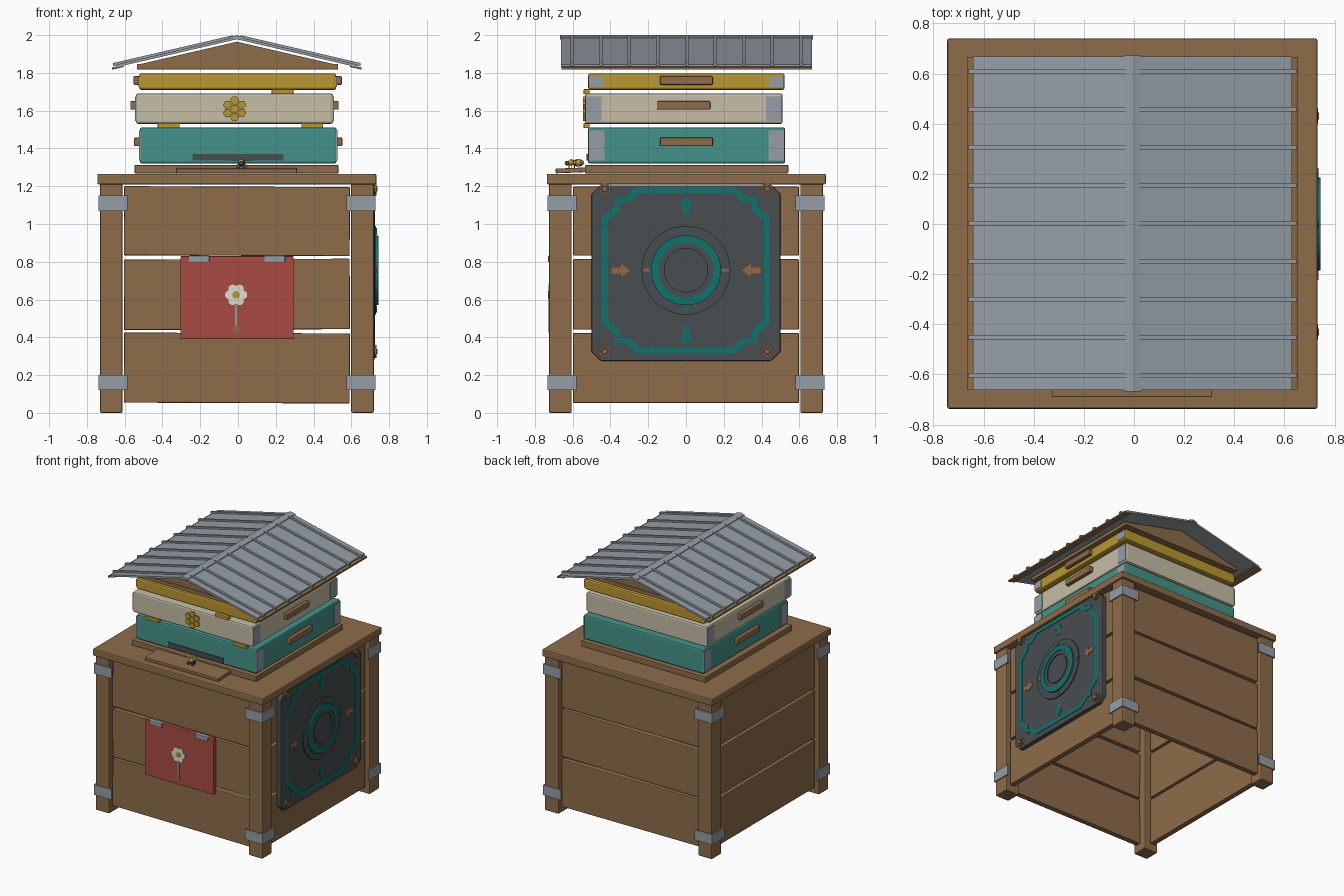
import bpy, bmesh, math
from mathutils import Vector, Matrix

cube = bpy.data.objects.get("Cube")
if cube:
    bpy.data.objects.remove(cube)


def material(name, r, g, b):
    m = bpy.data.materials.new(name)
    m.use_nodes = True
    m.diffuse_color = (r, g, b, 1)
    m.node_tree.nodes["Principled BSDF"].inputs["Base Color"].default_value = (r, g, b, 1)
    return m


WOOD = material("brown wood", .27, .15, .068)
METAL = material("grey metal", .30, .34, .38)
TEAL = material("teal paint", .06, .29, .25)
CREAM = material("cream paint", .56, .51, .38)
GOLD = material("honey yellow", .50, .31, .03)
RED = material("red paint", .40, .07, .055)
DARK = material("dark panel", .065, .075, .08)
GLOW = material("deep teal inlay", .005, .17, .155)
COPPER = material("copper", .30, .14, .055)
WHITE = material("petal white", .75, .72, .62)


def finish(name, bm, mat, bevel=0.0):
    bmesh.ops.recalc_face_normals(bm, faces=bm.faces)
    if bevel:
        bmesh.ops.bevel(bm, geom=bm.edges[:], offset=bevel, segments=2,
                        profile=.5, affect='EDGES', clamp_overlap=True)
    me = bpy.data.meshes.new(name)
    bm.to_mesh(me)
    bm.free()
    ob = bpy.data.objects.new(name, me)
    bpy.context.collection.objects.link(ob)
    me.materials.append(mat)
    return ob


def box(name, x, y, z, mat, bevel=0.0, tilt=None):
    """Box from (min, max) ranges, optionally turned about its centre."""
    lo, hi = Vector((x[0], y[0], z[0])), Vector((x[1], y[1], z[1]))
    bm = bmesh.new()
    bmesh.ops.create_cube(bm, size=1)
    bmesh.ops.scale(bm, vec=hi - lo, verts=bm.verts)
    if tilt:
        bmesh.ops.rotate(bm, cent=(0, 0, 0), matrix=Matrix.Rotation(tilt[0], 3, tilt[1]), verts=bm.verts)
    bmesh.ops.translate(bm, vec=(lo + hi) / 2, verts=bm.verts)
    return finish(name, bm, mat, bevel)


def place(p, axis, d):
    return {'X': (d, p[0], p[1]), 'Y': (p[0], d, p[1]), 'Z': (p[0], p[1], d)}[axis]


def prism(name, pts, axis, a, b, mat, bevel=0.0):
    """Outline extruded along an axis from a to b."""
    bm = bmesh.new()
    ends = [[bm.verts.new(place(p, axis, d)) for p in pts] for d in (a, b)]
    bm.faces.new(ends[0])
    bm.faces.new(ends[1])
    for i in range(len(pts)):
        j = (i + 1) % len(pts)
        bm.faces.new((ends[0][i], ends[0][j], ends[1][j], ends[1][i]))
    return finish(name, bm, mat, bevel)


def ring(name, outer, inner, axis, a, b, mat):
    """Closed band between two outlines, extruded along an axis."""
    bm = bmesh.new()
    loops = [[bm.verts.new(place(p, axis, d)) for p in pts]
             for pts, d in ((outer, a), (outer, b), (inner, b), (inner, a))]
    n = len(outer)
    for k in range(4):
        p, q = loops[k], loops[(k + 1) % 4]
        for i in range(n):
            bm.faces.new((p[i], p[(i + 1) % n], q[(i + 1) % n], q[i]))
    return finish(name, bm, mat)


def circle(cx, cy, r, n=40, turn=0.0):
    return [(cx + r * math.cos(turn + i * math.tau / n), cy + r * math.sin(turn + i * math.tau / n))
            for i in range(n)]


CX = -.006  # stand centre line

# Stand: posts with corner brackets
for sx in (-1, 1):
    for sy in (-1, 1):
        xs = sorted((CX + sx * .605, CX + sx * .725))
        ys = sorted((sy * .605, sy * .725))
        box("corner_post", xs, ys, (0, 1.215), WOOD, .008)
        shape = [(.733, .733), (.58, .733), (.58, .721), (.721, .721), (.721, .58), (.733, .58)]
        for z in (.12, 1.07):
            prism("corner_bracket", [(CX + sx * u, sy * v) for u, v in shape], 'Z', z, z + .08, METAL)

# Stand: three boards on each side, with narrow gaps
for i, (z0, z1) in enumerate(((.052, .423), (.441, .814), (.832, 1.198))):
    t = .004 * (-1) ** i
    for s in (-1, 1):
        ys = sorted((s * .65, s * .695))
        box("front_board" if s < 0 else "back_board", (CX - .598, CX + .598), ys, (z0, z1), WOOD, .006, (t, 'Y'))
        xs = sorted((CX + s * .65, CX + s * .695))
        box("side_board", xs, (-.598, .598), (z0, z1), WOOD, .006)

box("stand_top", (-.745, .732), (-.737, .74), (1.21, 1.266), WOOD, .008)
box("hive_floor", (-.548, .532), (-.535, .542), (1.268, 1.312), WOOD, .005)
box("landing_board", (-.328, .312), (-.69, -.5), (1.272, 1.297), WOOD, .004, (.04, 'X'))

# Red door with hinges and a flower
box("red_door", (-.305, .295), (-.722, -.69), (.39, .83), RED, .005)
for x in (-.26, .14):
    box("door_hinge", (x, x + .108), (-.73, -.70), (.798, .832), METAL, .003)
for i in range(6):
    a = i * math.tau / 6
    prism("petal", circle(-.01 + .036 * math.cos(a), .625 + .036 * math.sin(a), .023, 16),
          'Y', -.728, -.722, WHITE)
prism("flower_disc", circle(-.01, .625, .03, 20), 'Y', -.7275, -.722, WHITE)
prism("flower_heart", circle(-.01, .625, .02, 16), 'Y', -.731, -.722, GOLD)
box("flower_stem", (-.015, -.004), (-.727, -.722), (.46, .572), METAL)
prism("stem_end", circle(-.01, .444, .018, 16), 'Y', -.729, -.722, COPPER)

# Side panel with inlays, facing +x
PZ, PX = .755, .722


def panel(pts):
    return [(u, PZ + v) for u, v in pts]


c = .05
plate = [(.5, .5 - c), (.5 - c, .5), (c - .5, .5), (-.5, .5 - c), (-.5, c - .5), (c - .5, -.5), (.5 - c, -.5), (.5, c - .5)]
prism("side_panel", panel([(u, v * .96 if v < 0 else v * .9) for u, v in plate]), 'X', .68, PX, DARK, .006)
quarter = [(.445, .28), (.375, .34), (.375, .385), (.325, .385), (.26, .44)]
outline = []
for su, sv in ((1, 1), (-1, 1), (-1, -1), (1, -1)):
    part = quarter if su * sv > 0 else quarter[::-1]
    outline += [(su * u, sv * v) for u, v in part]
ring("panel_inlay_frame", panel(outline), panel([(u * .93, v * .93) for u, v in outline]), 'X', PX - .004, PX + .004, GLOW)
prism("dial_base", circle(0, PZ, .235, 48), 'X', PX - .01, .731, DARK)
ring("dial_ring", circle(0, PZ, .185, 48), circle(0, PZ, .145, 48), 'X', .725, .743, GLOW)
ring("dial_rim", circle(0, PZ, .145, 48), circle(0, PZ, .115, 48), 'X', .725, .739, DARK)
prism("dial_button", circle(0, PZ, .105, 48), 'X', .725, .736, DARK)

# Arrows: vertical ones point out, horizontal ones point in
arrow = [(.05, 0), (0, .036), (0, .016), (-.05, .016), (-.05, -.016), (0, -.016), (0, -.036)]
for k in range(4):
    a = k * math.pi / 2
    upright = k % 2 == 1
    for dist, size, x in ((.345, 1, PX), (.205, .38, .731)):
        way = size if upright else -size
        pts = [((dist + way * u) * math.cos(a) - size * v * math.sin(a),
                (dist + way * u) * math.sin(a) + size * v * math.cos(a)) for u, v in arrow]
        prism("panel_arrow", panel(pts), 'X', x - .004, x + .004, GLOW if upright else COPPER)
for u in (-.43, .43):
    for z in (.325, 1.185):
        ring("panel_bolt_rim", circle(u, z, .034, 6, .5), circle(u, z, .022, 6, .5), 'X', PX - .004, .733, COPPER)
        prism("panel_bolt", circle(u, z, .014, 12), 'X', PX - .004, .738, COPPER)

# Hive boxes with handles and corner plates on both sides
boxes = (("lower_hive_box", TEAL, (-.52, .522), (-.52, .525), (1.32, 1.512), 1.435, .085),
         ("middle_hive_box", CREAM, (-.54, .503), (-.535, .512), (1.53, 1.692), 1.628, .085),
         ("upper_hive_box", GOLD, (-.523, .52), (-.518, .522), (1.71, 1.798), 1.76, .078))
for name, mat, x, y, z, hz, w in boxes:
    box(name, x, y, z, mat, .012)
    ym = (y[0] + y[1]) / 2
    for face, s in ((x[0], -1), (x[1], 1)):
        box("box_handle", sorted((face - s * .005, face + s * .03)), (ym - .14, ym + .14),
            (hz - .023, hz + .023), WOOD, .006)
        for y0 in (y[0] + .003, y[1] - .003 - w):
            box("corner_plate", sorted((face - s * .004, face + s * .004)), (y0, y0 + w),
                (z[0] + .016, z[1] - .016), METAL)

box("entrance_slot", (-.24, .24), (-.526, -.518), (1.335, 1.37), DARK)
for x0, z0 in ((-.425, 1.508), (.335, 1.508), (.178, 1.688)):
    box("brass_clip", (x0, x0 + .115), (-.542, -.51), (z0, z0 + .026), GOLD, .003)

# Honeycomb emblem
cells = [(0, 0)] + circle(0, 0, .044, 6, math.pi / 6)
for u, v in cells:
    prism("honeycomb_cell", circle(-.018 + u, 1.61 + v, .0235, 6), 'Y', -.544, -.534, GOLD)

# Roof: tray, gable block, sheets, seams, eaves and ridge
box("roof_tray", (-.535, .53), (-.542, .542), (1.818, 1.848), WOOD, .004)
prism("roof_gable", [(-.52, 1.846), (.51, 1.846), (CX, 1.965)], 'Y', -.535, .535, WOOD)
SLOPE = .232


def slab(name, s, x0, x1, drop0, drop1, y0, y1, mat):
    """Strip parallel to one roof slope, given by depth under the roof line."""
    pts = [(CX + s * u, 1.992 - SLOPE * u - d) for u, d in ((x0, drop0), (x1, drop0), (x1, drop1), (x0, drop1))]
    prism(name, pts, 'Y', y0, y1, mat)


for s in (-1, 1):
    slab("roof_sheet", s, 0, .637, 0, .014, -.662, .668, METAL)
    slab("eave_strip", s, .60, .66, .010, .022, -.66, .666, WOOD)
    for i in range(9):
        y = -.603 + i * .1515
        slab("roof_seam", s, .02, .655, -.012, .004, y - .009, y + .009, METAL)
ridge = [(-.033, 1.99), (0, 2), (.033, 1.99), (.033, 1.978), (0, 1.986), (-.033, 1.978)]
prism("ridge_cap", [(CX + u, z) for u, z in ridge], 'Y', -.668, .672, METAL)


# Bee on the landing board
def blob(name, loc, size, mat):
    bm = bmesh.new()
    bmesh.ops.create_uvsphere(bm, u_segments=16, v_segments=10, radius=1, matrix=Matrix.Rotation(math.pi / 2, 4, 'X'))
    bmesh.ops.scale(bm, vec=size, verts=bm.verts)
    bmesh.ops.translate(bm, vec=loc, verts=bm.verts)
    ob = finish(name, bm, mat)
    for f in ob.data.polygons:
        f.use_smooth = True
    return ob


abdomen = blob("bee_abdomen", (.018, -.57, 1.324), (.02, .03, .02), GOLD)
abdomen.data.materials.append(DARK)
for f in abdomen.data.polygons:
    f.material_index = int((f.center.y + .6) / .012) % 2
blob("bee_thorax", (.018, -.608, 1.326), (.017, .017, .017), GOLD)
blob("bee_head", (.018, -.63, 1.322), (.013, .012, .013), DARK)
for s in (-1, 1):
    blob("bee_wing", (.018 + s * .03, -.59, 1.338), (.026, .013, .002), METAL)
    for y in (-.62, -.605, -.59):
        box("bee_leg", sorted((.018 + s * .008, .018 + s * .026)), (y - .002, y + .002), (1.296, 1.316), DARK)
